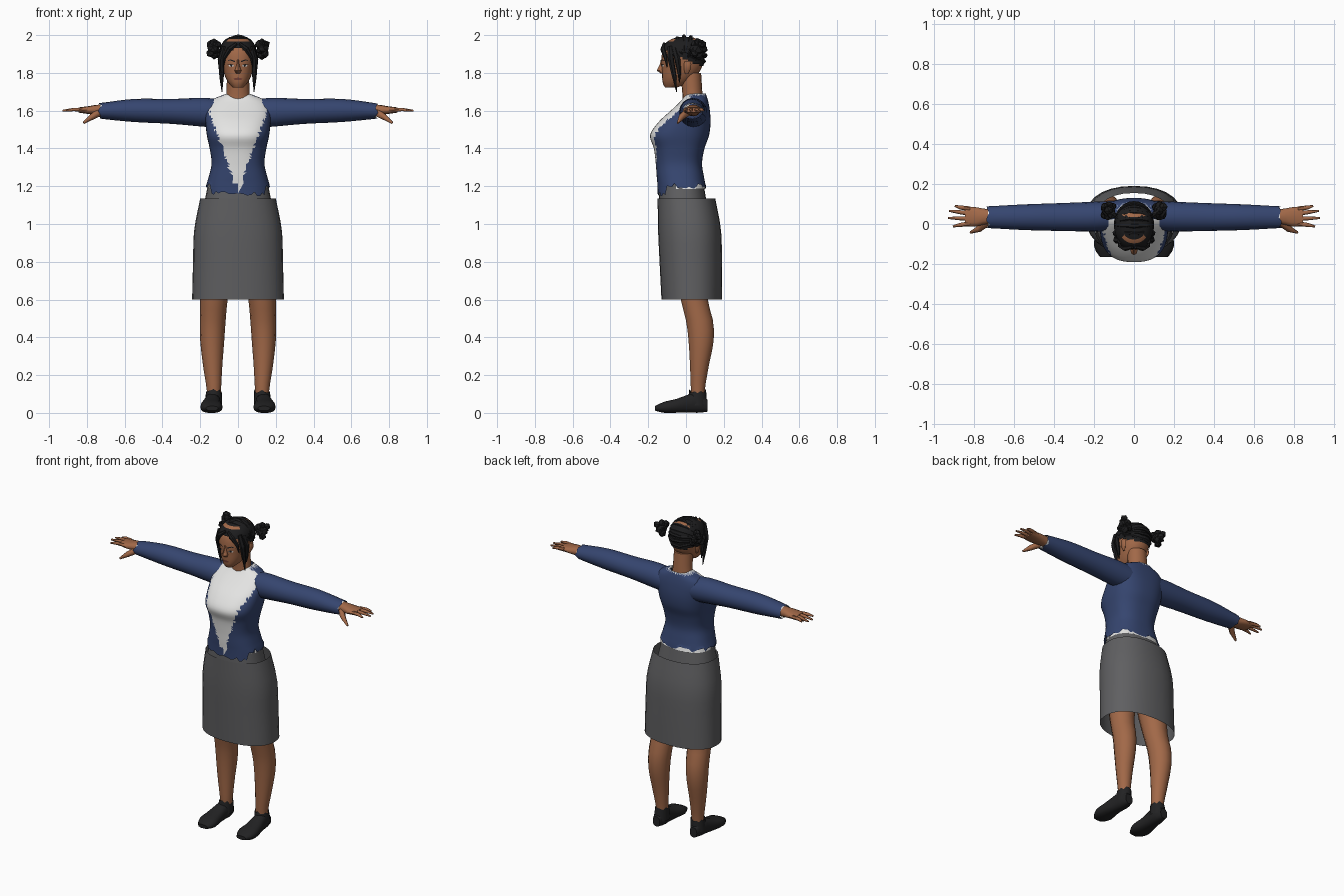
import bpy, bmesh, math, random
from mathutils import Vector

random.seed(4)
if "Cube" in bpy.data.objects:
    bpy.data.objects.remove(bpy.data.objects["Cube"])


def material(name, r, g, b):
    m = bpy.data.materials.new(name)
    m.use_nodes = True
    m.diffuse_color = (r, g, b, 1)
    node = next(n for n in m.node_tree.nodes if n.type == "BSDF_PRINCIPLED")
    node.inputs["Base Color"].default_value = (r, g, b, 1)
    node.inputs["Roughness"].default_value = 0.8
    return m


SKIN = material("brown skin", 0.36, 0.14, 0.065)
HAIR = material("black hair", 0.012, 0.012, 0.013)
BLUE = material("navy jacket", 0.036, 0.06, 0.16)
WHITE = material("white shirt", 0.78, 0.78, 0.77)
GREY = material("grey skirt", 0.115, 0.115, 0.12)
SHOE = material("black shoe", 0.016, 0.016, 0.017)
LIP = material("dark lips", 0.17, 0.05, 0.035)


def finish(name, bm, mats, rule=None, smooth=True):
    bmesh.ops.recalc_face_normals(bm, faces=bm.faces)
    if rule:
        for f in bm.faces:
            f.material_index = rule(f.calc_center_median())
    mesh = bpy.data.meshes.new(name)
    bm.to_mesh(mesh)
    bm.free()
    ob = bpy.data.objects.new(name, mesh)
    bpy.context.collection.objects.link(ob)
    for m in mats:
        mesh.materials.append(m)
    if smooth:
        bpy.ops.object.select_all(action="DESELECT")
        ob.select_set(True)
        bpy.context.view_layer.objects.active = ob
        bpy.ops.object.shade_smooth_by_angle(angle=math.radians(45))
    return ob


def sample(keys, t):
    """Smooth section (lo, hi, lo, hi) at t between the key sections."""
    i = max(j for j in range(len(keys) - 1) if keys[j][0] <= t + 1e-9)
    a, b = keys[i], keys[i + 1]
    p, q = keys[max(i - 1, 0)], keys[min(i + 2, len(keys) - 1)]
    d = b[0] - a[0]
    u = (t - a[0]) / d
    out = []
    for k in range(1, 5):
        ma = (b[k] - p[k]) / (b[0] - p[0]) * d
        mb = (q[k] - a[k]) / (q[0] - a[0]) * d
        out.append((2*u**3 - 3*u**2 + 1) * a[k] + (u**3 - 2*u**2 + u) * ma
                   + (3*u**2 - 2*u**3) * b[k] + (u**3 - u**2) * mb)
    return out


def power(c, p):
    return math.copysign(abs(c) ** p, c)


def loft(name, keys, mats, axis="z", n=16, steps=12, p=1.0, side=1, caps=True,
         rule=None, edit=None, tris=False, keep=None):
    """Skin a surface over cross-sections along an axis."""
    bm = bmesh.new()
    rings = []
    for s in range(steps + 1):
        t = keys[0][0] + (keys[-1][0] - keys[0][0]) * s / steps
        l1, h1, l2, h2 = sample(keys, t)
        ring = []
        for i in range(n):
            a = 2 * math.pi * i / n
            u = (l1 + h1) / 2 + (h1 - l1) / 2 * power(math.cos(a), p)
            v = (l2 + h2) / 2 + (h2 - l2) / 2 * power(math.sin(a), p)
            co = Vector({"z": (u, v, t), "x": (t, u, v), "y": (u, t, v)}[axis])
            if edit:
                edit(co, s, i)
            co.x *= side
            ring.append(bm.verts.new(co))
        rings.append(ring)
    for a, b in zip(rings, rings[1:]):
        for i in range(n):
            j = (i + 1) % n
            bm.faces.new((a[i], a[j], b[j], b[i]))
    if caps:
        bm.faces.new(rings[0])
        bm.faces.new(rings[-1])
    if keep:
        bad = [f for f in bm.faces if not keep(f.calc_center_median())]
        bmesh.ops.delete(bm, geom=bad, context="FACES")
    if tris:
        bmesh.ops.triangulate(bm, faces=bm.faces)
    return finish(name, bm, mats, rule)


def strand(name, pts, radii, mat, res=1, smooth=False):
    """Tapered tube along a path."""
    cu = bpy.data.curves.new(name, "CURVE")
    cu.dimensions = "3D"
    cu.bevel_depth, cu.bevel_resolution, cu.use_fill_caps = 1, res, True
    sp = cu.splines.new("POLY")
    sp.points.add(len(pts) - 1)
    for pt, co, r in zip(sp.points, pts, radii):
        pt.co, pt.radius = (*co, 1), r
    cu.materials.append(mat)
    ob = bpy.data.objects.new(name, cu)
    bpy.context.collection.objects.link(ob)
    bpy.ops.object.select_all(action="DESELECT")
    ob.select_set(True)
    bpy.context.view_layer.objects.active = ob
    bpy.ops.object.convert(target="MESH")
    if smooth:
        bpy.ops.object.shade_smooth_by_angle(angle=math.radians(60))
    else:
        bpy.ops.object.shade_flat()


# Torso: jacket with a ragged V of shirt in front and a ragged hem
TORSO = [(1.20, -.17, .17, -.15, .105), (1.25, -.155, .155, -.155, .095),
         (1.32, -.14, .14, -.16, .085), (1.40, -.15, .15, -.17, .098),
         (1.47, -.165, .165, -.19, .122), (1.54, -.172, .172, -.145, .13),
         (1.61, -.172, .172, -.07, .125), (1.66, -.135, .135, -.02, .115),
         (1.69, -.06, .06, 0, .105)]


def hem(co, s, i):
    if s == 0:
        co.z = (1.16 if co.y < -.1 else 1.2) + random.uniform(-.014, .014)


def shirt_rule(c):
    width = .36 * (c.z - 1.17) + random.uniform(-.007, .007)
    return 1 if (c.y < .02 and abs(c.x) < width) or c.z > 1.684 else 0


loft("jacket_body", TORSO, [BLUE, WHITE], n=56, steps=34, p=.8, tris=True,
     caps=False, rule=shirt_rule, edit=hem)
loft("shirt_hem", [(1.185, -.164, .164, -.135, .104), (1.26, -.148, .148, -.135, .085)],
     [WHITE], n=28, steps=2, p=.8, caps=False)

# Skirt with its inner waist
loft("skirt_waist", [(1.08, -.185, .185, -.145, .115), (1.23, -.155, .155, -.14, .09)],
     [GREY], n=24, steps=3, p=.85)
loft("skirt", [(.6, -.243, .243, -.13, .19), (.8, -.238, .238, -.14, .19),
               (.97, -.232, .232, -.148, .185), (1.135, -.2, .2, -.15, .155)],
     [GREY], n=28, steps=9, p=.88, caps=False)

# Neck and head
loft("neck", [(1.62, -.08, .08, -.02, .09), (1.67, -.064, .064, -.018, .088),
              (1.8, -.058, .058, -.03, .08)], [SKIN], n=16, steps=5)
HEAD = [(1.722, -.026, .026, -.11, -.05), (1.74, -.045, .045, -.121, 0),
        (1.775, -.066, .066, -.126, .045), (1.82, -.08, .08, -.128, .08),
        (1.87, -.088, .088, -.131, .09), (1.93, -.085, .085, -.118, .088),
        (1.97, -.058, .058, -.078, .058), (1.985, -.02, .02, -.03, .02)]
loft("head", HEAD, [SKIN], n=24, steps=16, p=.9)


def face_patch(name, outline, mat, lift=.004):
    """Thin plate laid on the curved face, outline given as (x, z)."""
    bm = bmesh.new()
    verts = []
    for x, z in outline:
        l, h, f, b = sample(HEAD, z)
        y = (f + b) / 2 - (b - f) / 2 * (1 - min(1, abs(x) / h) ** (2 / .9)) ** .45
        verts.append(bm.verts.new((x, y - lift, z)))
    bm.faces.new(verts)
    finish(name, bm, [mat], smooth=False)


def oval(x, z, w, h, n=8):
    return [(x + w * math.cos(2 * math.pi * i / n), z + h * math.sin(2 * math.pi * i / n))
            for i in range(n)]


for s, tag in ((1, "left"), (-1, "right")):
    face_patch(tag + "_eye_white", oval(.036 * s, 1.838, .014, .006), WHITE)
    face_patch(tag + "_iris", oval(.036 * s, 1.838, .006, .006), HAIR, .006)
    face_patch(tag + "_lash", [(x * s, z) for x, z in
               ((.02, 1.84), (.036, 1.847), (.055, 1.843), (.036, 1.842))], HAIR, .006)
    face_patch(tag + "_brow", [(x * s, z) for x, z in
               ((.016, 1.856), (.04, 1.866), (.06, 1.861), (.04, 1.872), (.016, 1.863))], HAIR)
    loft(tag + "_ear", [(1.795, .076, .084, -.005, .012), (1.83, .08, .098, -.012, .028),
                        (1.86, .082, .096, -.008, .025)], [SKIN], n=8, steps=4, side=s)
face_patch("mouth", oval(0, 1.768, .024, .007), LIP)
loft("nose", [(1.798, -.012, .012, -.134, -.115), (1.812, -.018, .018, -.155, -.11),
              (1.835, -.009, .009, -.142, -.11), (1.87, -.007, .007, -.133, -.11)],
     [SKIN], n=8, steps=5)


# Hair: scalp cap, braids crossing it, locks by the face, two knotted buns
def parting(c):
    return 1 if abs(c.x) < .055 and c.z > 1.93 and (-.09 < c.y < -.06 or .035 < c.y < .05) else 0


def grow(k):
    return (k[0] + .006, k[1] - .008, k[2] + .008, k[3] - .006, k[4] + .008)


loft("hair_cap", [grow(k) for k in HEAD], [HAIR, SKIN], n=28, steps=22, p=.9,
     rule=parting, keep=lambda c: c.z > 1.87 - .45 * c.y)
for k in range(10):
    el = math.radians(28 + 19.5 * k)
    pts = []
    for i in range(13):
        t = math.pi * (.04 + .92 * i / 12)
        pts.append((.094 * math.cos(t), -.004 - .108 * math.sin(t) * math.cos(el),
                    1.897 + .094 * math.sin(t) * math.sin(el) + random.uniform(-.003, .003)))
    strand("braid", pts, [.007 + .004 * math.sin(math.pi * i / 12) for i in range(13)], HAIR)
for s, tag in ((1, "left"), (-1, "right")):
    for name, path, radii in (
            ("_side_lock", ((.07, -.085, 1.94), (.088, -.08, 1.87), (.087, -.062, 1.78),
                            (.085, -.05, 1.70)), (.014, .017, .012, .002)),
            ("_temple_lock", ((.075, -.06, 1.93), (.092, -.045, 1.87), (.09, -.035, 1.8),
                              (.086, -.035, 1.75)), (.016, .016, .01, .002)),
            ("_fringe", ((.008, -.115, 1.955), (.045, -.122, 1.925), (.072, -.108, 1.88),
                         (.078, -.1, 1.83)), (.009, .014, .01, .002))):
        strand(tag + name, [(x * s, y, z) for x, y, z in path], radii, HAIR)
    bm = bmesh.new()
    for k in range(9):
        a = 2 * math.pi * k / 8
        off = Vector((.018 * math.sin(2 * a), .027 * math.cos(a), .033 * math.sin(a)))
        size = .024
        if k == 8:
            off, size = Vector((0, 0, 0)), .038
        knob = bmesh.ops.create_icosphere(bm, subdivisions=1, radius=size)["verts"]
        for v in knob:
            v.co = v.co * random.uniform(.8, 1.12) + off + Vector((.127, .066, 1.926))
            v.co.x *= s
    finish(tag + "_bun", bm, [HAIR], smooth=False)


# Arms, hands, legs and shoes
def cuff(co, s, i):
    if s == 14:
        co.x += random.uniform(-.012, .012)


for s, tag in ((1, "left"), (-1, "right")):
    loft(tag + "_sleeve", [(.09, -.03, .115, 1.51, 1.66), (.18, -.037, .112, 1.515, 1.668),
                           (.35, -.035, .105, 1.53, 1.662), (.55, -.03, .098, 1.54, 1.662),
                           (.73, -.02, .088, 1.557, 1.64)], [BLUE], axis="x", n=16,
         steps=14, side=s, edit=cuff, caps=False)
    loft(tag + "_cuff_lining", [(.68, -.015, .084, 1.56, 1.64), (.731, -.014, .082, 1.561, 1.636)],
         [WHITE], axis="x", n=16, steps=2, side=s, caps=False)
    loft(tag + "_palm", [(.67, .005, .072, 1.57, 1.632), (.74, 0, .075, 1.575, 1.632),
                         (.79, -.013, .084, 1.582, 1.624), (.845, -.01, .086, 1.59, 1.617)],
         [SKIN], axis="x", n=12, steps=6, p=.85, side=s)
    for finger, y0, y1, tip in (("little", .076, .09, .895), ("ring", .052, .066, .925),
                                ("middle", .027, .03, .93), ("index", .002, -.012, .905)):
        strand(f"{tag}_{finger}_finger",
               [(s * .82, y0, 1.605), (s * .87, (y0 + y1) / 2, 1.606), (s * tip, y1, 1.6)],
               (.012, .01, .005), SKIN, 1, True)
    strand(tag + "_thumb", [(s * .735, .008, 1.59), (s * .775, -.025, 1.566),
                            (s * .818, -.043, 1.535)], (.02, .016, .006), SKIN, 1, True)
    loft(tag + "_leg", [(.05, .095, .16, .03, .095), (.12, .09, .165, .025, .1),
                        (.25, .083, .185, .02, .122), (.38, .073, .2, .012, .148),
                        (.48, .066, .202, 0, .146), (.6, .055, .2, -.03, .117),
                        (.75, .03, .2, -.06, .12), (1.05, .005, .185, -.1, .12)],
         [SKIN], n=14, steps=18, side=s)
    loft(tag + "_shoe", [(-.165, .105, .17, .012, .036), (-.12, .082, .198, 0, .058),
                         (-.05, .088, .194, 0, .075), (.02, .094, .178, 0, .1),
                         (.07, .092, .172, 0, .108), (.115, .108, .158, .006, .07)],
         [SHOE], axis="y", n=14, steps=10, p=.8, side=s)

    def ragged(co, step, i):
        if step == 2:
            co.z += random.uniform(-.014, .012)

    loft(tag + "_shoe_collar", [(.04, .086, .176, .005, .113), (.115, .086, .17, .018, .106)],
         [SHOE], n=16, steps=2, side=s, caps=False, edit=ragged)
